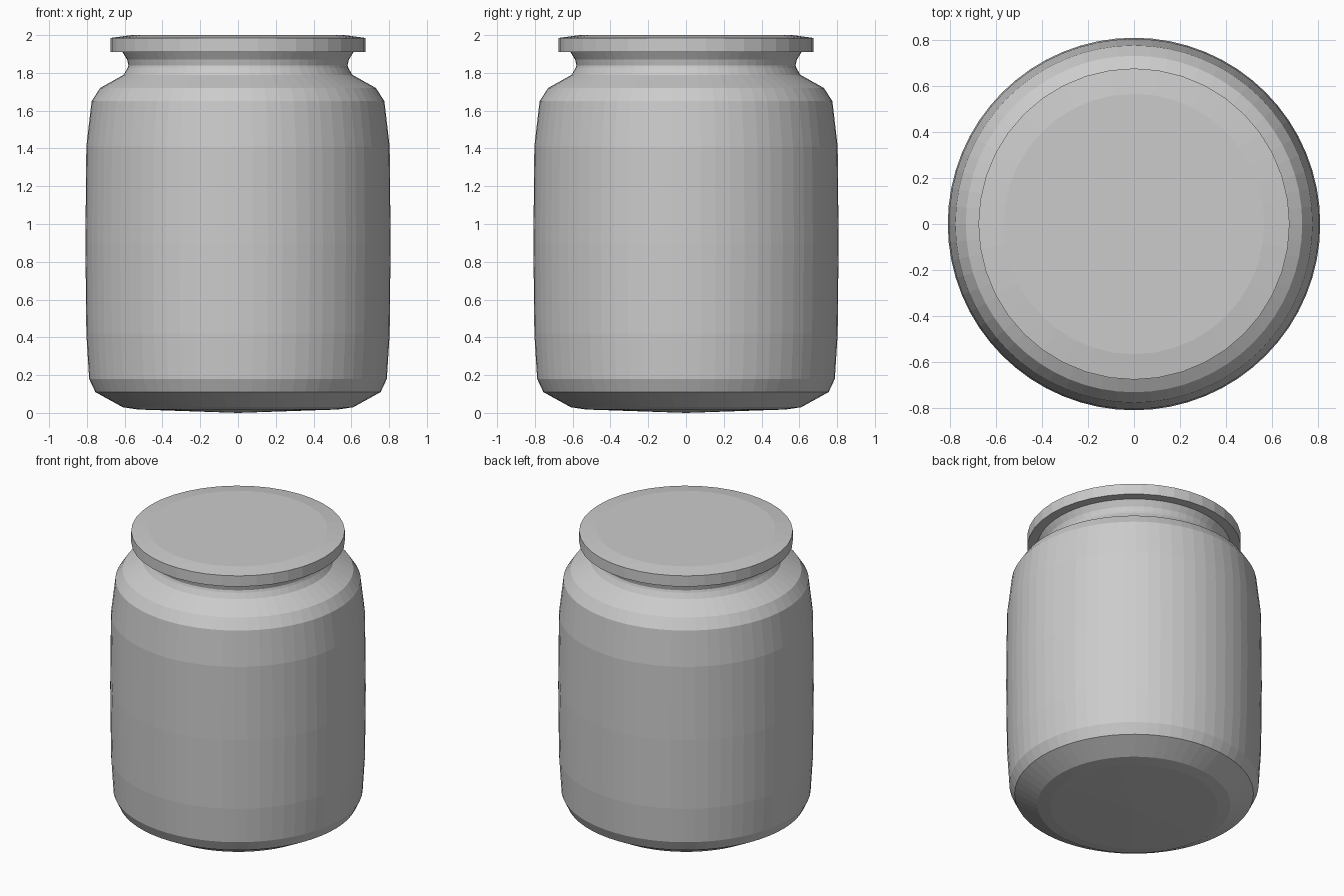
import bpy, bmesh
from math import cos, sin, pi

if "Cube" in bpy.data.objects:
    bpy.data.objects.remove(bpy.data.objects["Cube"])


def lathe(name, profile, sides):
    """Revolve (radius, z) points about z; radius 0 makes a pole."""
    bm = bmesh.new()
    rings = []
    for r, z in profile:
        n = sides if r else 1
        rings.append([bm.verts.new((r * cos(2 * pi * i / sides), r * sin(2 * pi * i / sides), z))
                      for i in range(n)])
    for a, b in zip(rings, rings[1:]):
        for i in range(sides):
            j = (i + 1) % sides
            quad = [a[i % len(a)], a[j % len(a)], b[j % len(b)], b[i % len(b)]]
            bm.faces.new(list(dict.fromkeys(quad)))
    bmesh.ops.recalc_face_normals(bm, faces=bm.faces)
    mesh = bpy.data.meshes.new(name)
    bm.to_mesh(mesh)
    bm.free()
    obj = bpy.data.objects.new(name, mesh)
    bpy.context.collection.objects.link(obj)
    return obj


# Jar body: slightly convex base, bulging wall, shoulder and flared neck
lathe("jar_body", [
    (0, 0.0), (0.53, 0.018), (0.61, 0.03), (0.755, 0.11), (0.788, 0.18),
    (0.803, 0.42), (0.808, 0.9), (0.803, 1.41), (0.775, 1.65), (0.73, 1.72),
    (0.605, 1.79), (0.585, 1.825), (0.58, 1.84), (0.587, 1.87), (0.615, 1.915),
    (0, 1.915)], 64)

# Lid: flat disc with a shallow sloped rim on top
lathe("lid", [
    (0, 1.91), (0.675, 1.91), (0.675, 1.985), (0.565, 2.0), (0, 2.0)], 40)
